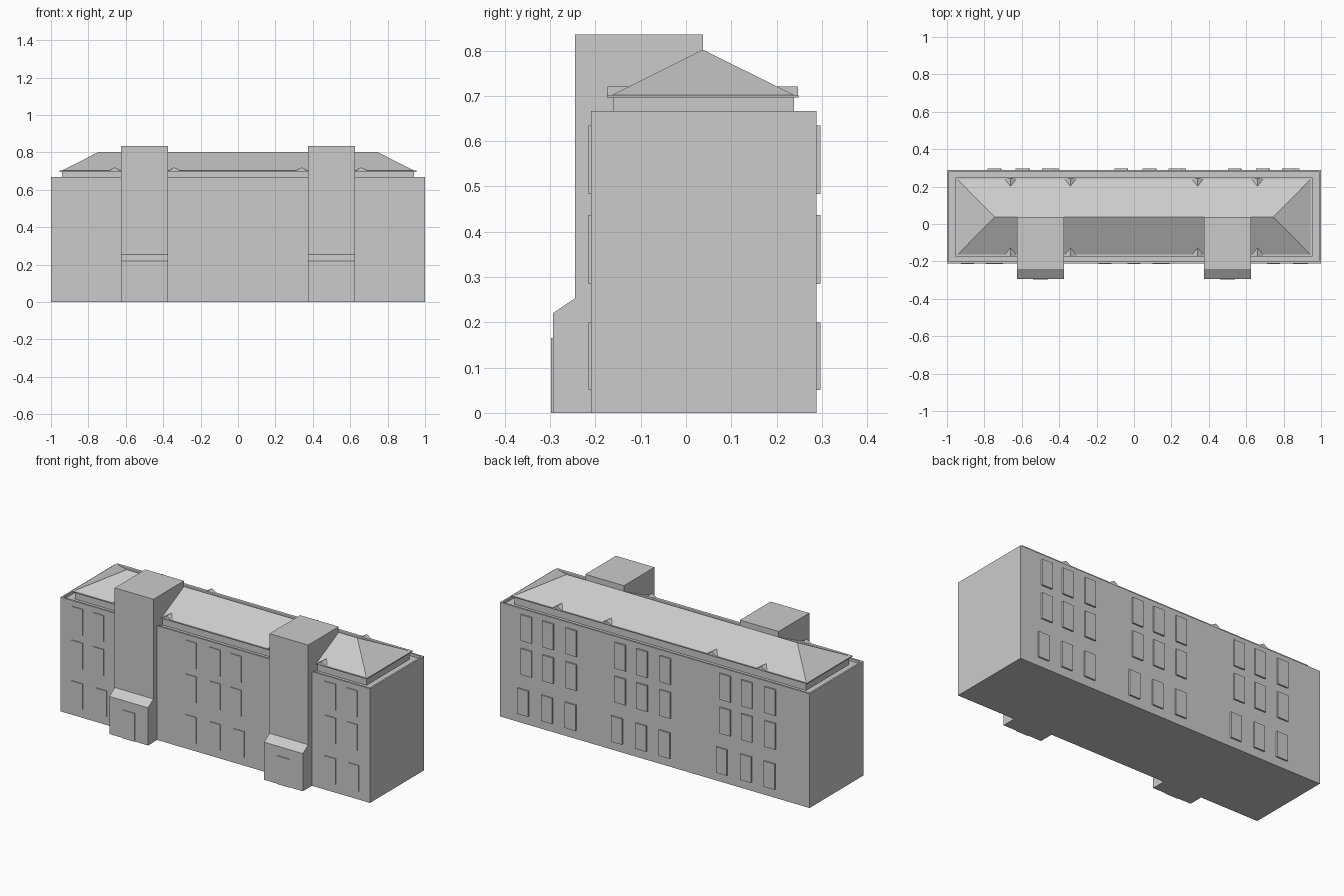
import bpy, bmesh

if "Cube" in bpy.data.objects:
    bpy.data.objects.remove(bpy.data.objects["Cube"])


def mesh_object(name, verts, faces):
    me = bpy.data.meshes.new(name)
    me.from_pydata(verts, [], faces)
    bm = bmesh.new()
    bm.from_mesh(me)
    bmesh.ops.recalc_face_normals(bm, faces=bm.faces)
    bm.to_mesh(me)
    bm.free()
    ob = bpy.data.objects.new(name, me)
    bpy.context.collection.objects.link(ob)
    return ob


def box(name, x0, x1, y0, y1, z0, z1):
    v = [(x, y, z) for z in (z0, z1) for x, y in ((x0, y0), (x1, y0), (x1, y1), (x0, y1))]
    f = [(3, 2, 1, 0), (4, 5, 6, 7)] + [(i, (i + 1) % 4, (i + 1) % 4 + 4, i + 4) for i in range(4)]
    return mesh_object(name, v, f)


def extrude_x(name, profile, x0, x1):
    # (y, z) outline swept along x
    n = len(profile)
    v = [(x, y, z) for x in (x0, x1) for y, z in profile]
    f = [tuple(range(n)), tuple(range(n, 2 * n))]
    f += [(i, (i + 1) % n, (i + 1) % n + n, i + n) for i in range(n)]
    return mesh_object(name, v, f)


FRONT, BACK = -0.21, 0.288
RIDGE_Y, EAVE_Z = 0.037, 0.702

# Main block, with the top inset and sunk to leave a low parapet
body = box("main_block", -1, 1, FRONT, BACK, 0, 0.667)
bm = bmesh.new()
bm.from_mesh(body.data)
top = max(bm.faces, key=lambda f: f.calc_center_median().z)
bmesh.ops.inset_individual(bm, faces=[top], thickness=0.015)
inner = bmesh.ops.extrude_discrete_faces(bm, faces=[top])["faces"][0]
bmesh.ops.translate(bm, verts=inner.verts, vec=(0, 0, -0.015))
bm.to_mesh(body.data)
bm.free()

# Set-back roof base and eave slab
box("roof_base", -0.942, 0.942, -0.16, 0.238, 0.65, 0.697)
box("eave_slab", -0.955, 0.955, -0.174, 0.248, 0.696, EAVE_Z)

# Hipped roof
mesh_object("hip_roof",
            [(-0.943, -0.163, EAVE_Z), (0.943, -0.163, EAVE_Z),
             (0.943, 0.238, EAVE_Z), (-0.943, 0.238, EAVE_Z),
             (-0.745, RIDGE_Y, 0.802), (0.745, RIDGE_Y, 0.802)],
            [(3, 2, 1, 0), (0, 1, 5, 4), (2, 3, 4, 5), (1, 2, 5), (3, 0, 4)])

# Small triangular dormers, front and back
for side, y in ((-1, -0.173), (1, 0.247)):
    for x in (-0.66, -0.34, 0.34, 0.66):
        mesh_object("dormer",
                    [(x - 0.03, y, EAVE_Z), (x + 0.03, y, EAVE_Z), (x, y, 0.72),
                     (x - 0.03, y - side * 0.015, EAVE_Z), (x + 0.03, y - side * 0.015, EAVE_Z),
                     (x, y - side * 0.049, 0.72)],
                    [(0, 1, 2), (3, 5, 4), (0, 2, 5, 3), (1, 4, 5, 2), (0, 3, 4, 1)])

# Stair towers with sloped-roof porches and doors
tower = [(-0.294, 0), (-0.294, 0.22), (-0.245, 0.253), (-0.245, 0.835),
         (RIDGE_Y, 0.835), (RIDGE_Y, 0)]
for x in (-0.5, 0.5):
    extrude_x("stair_tower", tower, x - 0.125, x + 0.125)
    box("door", x - 0.04, x + 0.04, -0.298, -0.28, 0, 0.165)

# Window panels: each row is (z0, z1, is_ground_floor)
rows = ((0.05, 0.2, True), (0.285, 0.437, False), (0.483, 0.635, False))
HALF = 0.035
for z0, z1, ground in rows:
    # Back: three groups of three, ground row spread slightly wider
    for base in (0.537, -0.07, -0.748):
        for dx in ((0.004, 0.156, 0.312) if ground else (0, 0.15, 0.29)):
            x = base + dx
            box("back_window", x - HALF, x + HALF, BACK - 0.01, 0.297, z0, z1)
    # Front: two columns at each end, three in the middle
    shift = 0.02 if ground else 0
    for x in (-0.89, -0.755 + shift, -0.155, 0, 0.135 + shift, 0.745, 0.885 + shift * 0.5):
        box("front_window", x - HALF, x + HALF, -0.215, FRONT + 0.01, z0, z1)
